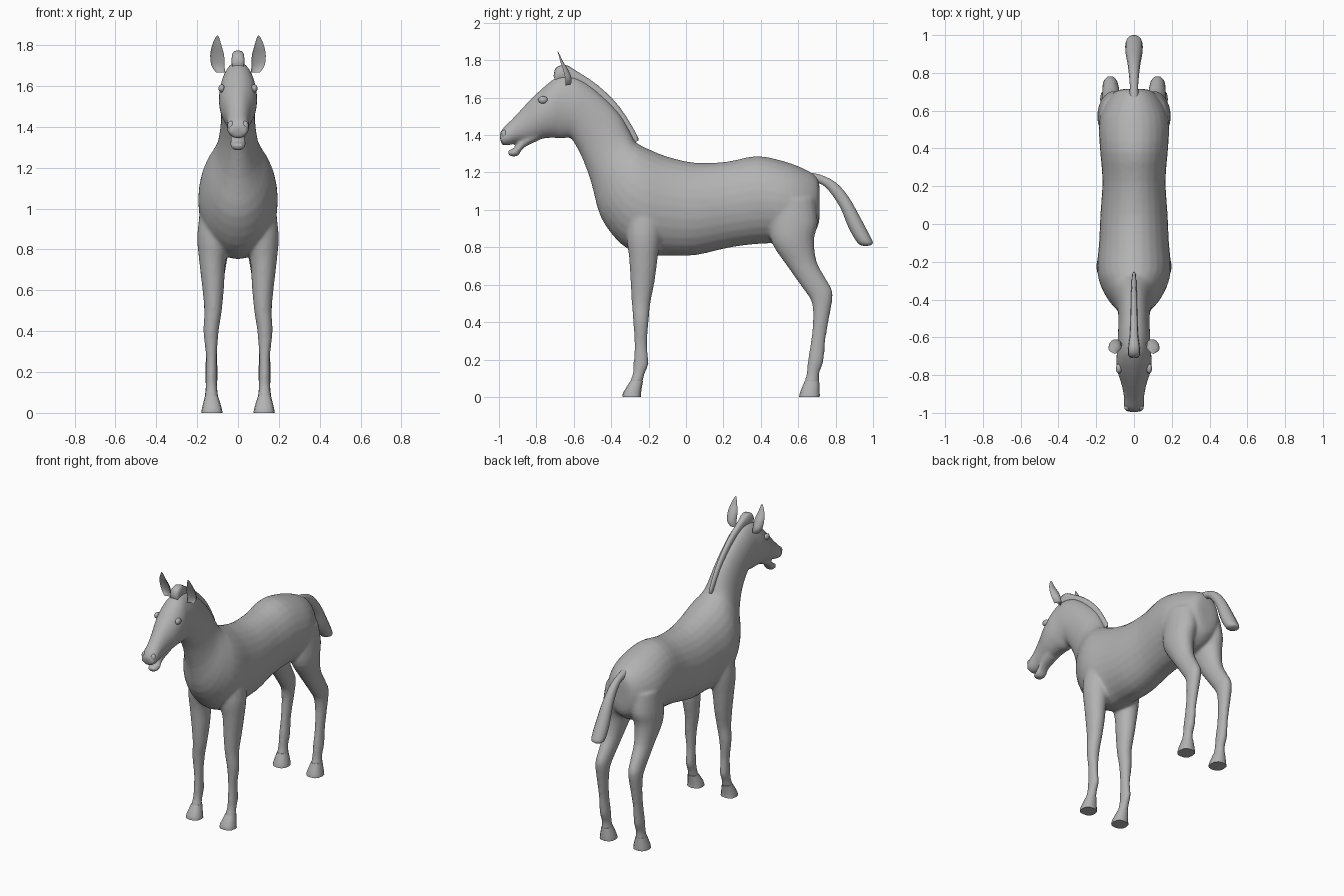
import bpy, bmesh, math
from mathutils import Vector

coat = bpy.data.materials.new("grey_coat")
coat.diffuse_color = (0.45, 0.45, 0.45, 1)


def resample(rows, steps):
    """Catmull-Rom interpolation between cross-sections."""
    out = []
    for i in range(len(rows) - 1):
        a, b, c, d = (rows[max(i - 1, 0)], rows[i], rows[i + 1],
                      rows[min(i + 2, len(rows) - 1)])
        for s in range(steps):
            t = s / steps
            out.append([0.5 * (2 * q + (r - p) * t + (2 * p - 5 * q + 4 * r - u) * t * t
                               + (3 * q - p - 3 * r + u) * t ** 3)
                        for p, q, r, u in zip(a, b, c, d)])
    return out + [list(rows[-1])]


def loft(bm, rows, n=20, steps=3, power=1.0, side=1, hollow=1.0):
    """Rows are (y, z of one edge, y, z of opposite edge, half width, x centre)."""
    rings = []
    for yt, zt, yb, zb, w, x in resample(rows, steps):
        ring = []
        for k in range(n):
            a = 2 * math.pi * k / n
            c, s = math.cos(a), math.sin(a)
            c = math.copysign(abs(c) ** power, c)
            s = math.copysign(abs(s) ** power, s)
            if s > 0:
                s *= hollow
            ring.append(bm.verts.new((side * (x + w * c),
                                      (yt + yb) / 2 + s * (yt - yb) / 2,
                                      (zt + zb) / 2 + s * (zt - zb) / 2)))
        rings.append(ring)
    for r0, r1 in zip(rings, rings[1:]):
        for k in range(n):
            bm.faces.new((r0[k], r0[(k + 1) % n], r1[(k + 1) % n], r1[k]))
    bm.faces.new(rings[0])
    bm.faces.new(rings[-1])


def finish(name, bm, angle=50):
    bmesh.ops.recalc_face_normals(bm, faces=bm.faces)
    me = bpy.data.meshes.new(name)
    bm.to_mesh(me)
    bm.free()
    me.materials.append(coat)
    ob = bpy.data.objects.new(name, me)
    bpy.context.collection.objects.link(ob)
    bpy.context.view_layer.objects.active = ob
    ob.select_set(True)
    bpy.ops.object.shade_smooth_by_angle(angle=math.radians(angle))
    ob.select_set(False)
    return ob


def centred(rows):
    return [r + (0,) for r in rows]


# Torso, neck and upper head, from rump to nose
trunk = centred([
    (.715, 1.11, .715, .97, .05), (.70, 1.175, .70, .90, .10), (.63, 1.22, .63, .84, .155),
    (.53, 1.258, .53, .82, .185), (.38, 1.288, .41, .82, .18), (.22, 1.258, .24, .80, .167),
    (.05, 1.252, .05, .758, .178), (-.10, 1.285, -.10, .756, .185),
    (-.20, 1.325, -.23, .757, .195), (-.25, 1.35, -.35, .82, .185),
    (-.275, 1.37, -.455, .96, .15), (-.30, 1.42, -.505, 1.14, .105),
    (-.36, 1.52, -.55, 1.265, .086), (-.47, 1.63, -.59, 1.345, .083),
    (-.57, 1.70, -.62, 1.385, .086), (-.66, 1.72, -.665, 1.38, .088),
    (-.72, 1.69, -.71, 1.385, .094), (-.79, 1.63, -.77, 1.38, .088),
    (-.86, 1.56, -.84, 1.365, .066), (-.93, 1.485, -.895, 1.36, .054),
    (-.98, 1.435, -.95, 1.345, .054), (-.998, 1.40, -.985, 1.345, .04)])
# Lower jaw
jaw = centred([
    (-.79, 1.44, -.79, 1.37, .05), (-.87, 1.385, -.87, 1.33, .04),
    (-.915, 1.335, -.90, 1.287, .04), (-.955, 1.317, -.945, 1.287, .028)])
# Legs: front edge, back edge, half width, x centre
front_leg = [
    (-.31, 1.02, -.12, 1.02, .07, .11), (-.32, .87, -.13, .87, .085, .115),
    (-.305, .75, -.15, .75, .066, .125), (-.297, .62, -.167, .62, .054, .122),
    (-.29, .50, -.19, .50, .043, .122), (-.282, .40, -.20, .40, .038, .132),
    (-.276, .28, -.208, .28, .027, .130), (-.28, .19, -.20, .18, .028, .130),
    (-.285, .125, -.22, .125, .028, .130), (-.305, .07, -.235, .07, .034, .130)]
hind_leg = [
    (.44, 1.06, .69, 1.06, .09, .09), (.44, .93, .705, .93, .088, .105),
    (.46, .82, .685, .84, .078, .115), (.54, .70, .70, .72, .058, .118),
    (.625, .58, .755, .62, .047, .122), (.67, .51, .785, .55, .042, .125),
    (.68, .42, .765, .42, .034, .128), (.668, .30, .745, .30, .028, .130),
    (.652, .20, .735, .19, .031, .130), (.645, .125, .712, .125, .029, .130),
    (.63, .07, .712, .07, .035, .130)]

bm = bmesh.new()
loft(bm, trunk, n=28)
loft(bm, jaw, n=16)
for side in (1, -1):
    loft(bm, front_leg, side=side)
    loft(bm, hind_leg, side=side)
body = finish("body", bm)
remesh = body.modifiers.new("blend", 'REMESH')
remesh.mode = 'VOXEL'
remesh.voxel_size = 0.01
remesh.use_smooth_shade = True
relax = body.modifiers.new("relax", 'SMOOTH')
relax.factor = 0.5
relax.iterations = 6

# Hooves
for name, f0, b0, f1, b1 in (("front_hooves", -.297, -.23, -.34, -.24),
                             ("hind_hooves", .635, .712, .605, .715)):
    bm = bmesh.new()
    for side in (1, -1):
        loft(bm, [(f0, .085, b0, .085, .031, .13), (f1 + .005, .025, b1, .025, .048, .128),
                  (f1, 0, b1, 0, .052, .128)], n=12, steps=2, power=.8, side=side)
    finish(name, bm, 40)

# Mane and forelock: thin crest along the neck
bm = bmesh.new()
loft(bm, centred([
    (-.255, 1.37, -.30, 1.35, .008), (-.265, 1.405, -.33, 1.38, .012),
    (-.355, 1.55, -.40, 1.49, .016), (-.47, 1.665, -.49, 1.60, .018),
    (-.585, 1.742, -.585, 1.66, .022), (-.645, 1.775, -.645, 1.68, .03),
    (-.695, 1.76, -.68, 1.68, .032), (-.708, 1.715, -.69, 1.67, .026)]), n=12, power=.7)
finish("mane", bm)

# Tail
bm = bmesh.new()
loft(bm, centred([
    (.66, 1.20, .66, 1.13, .03), (.72, 1.188, .715, 1.14, .022), (.80, 1.148, .765, 1.10, .026),
    (.87, 1.07, .825, 1.01, .034), (.935, .955, .868, .905, .044), (.985, .86, .915, .825, .046),
    (1.0, .825, .945, .808, .036), (.99, .812, .965, .806, .014)]), n=14)
finish("tail", bm)

# Ears: cupped leaf shapes, open to the front
bm = bmesh.new()
for side in (1, -1):
    loft(bm, [(-.675, 1.66, -.615, 1.67, .022, .085), (-.68, 1.70, -.61, 1.70, .032, .098),
              (-.685, 1.75, -.63, 1.75, .034, .102), (-.69, 1.80, -.655, 1.79, .024, .104),
              (-.69, 1.835, -.675, 1.83, .011, .102), (-.69, 1.848, -.685, 1.848, .002, .10)],
         n=14, side=side, hollow=-.35)
finish("ears", bm)


def ellipsoids(name, centre, radii):
    bm = bmesh.new()
    for side in (1, -1):
        ball = bmesh.ops.create_uvsphere(bm, u_segments=14, v_segments=8, radius=1)["verts"]
        for v in ball:
            v.co = Vector((side * centre[0], *centre[1:])) + Vector(
                [a * b for a, b in zip(v.co, radii)])
    finish(name, bm)


# Eyes and nostril rims
ellipsoids("eyes", (.080, -.765, 1.588), (.016, .026, .02))
ellipsoids("nostrils", (.034, -.972, 1.405), (.018, .016, .024))
